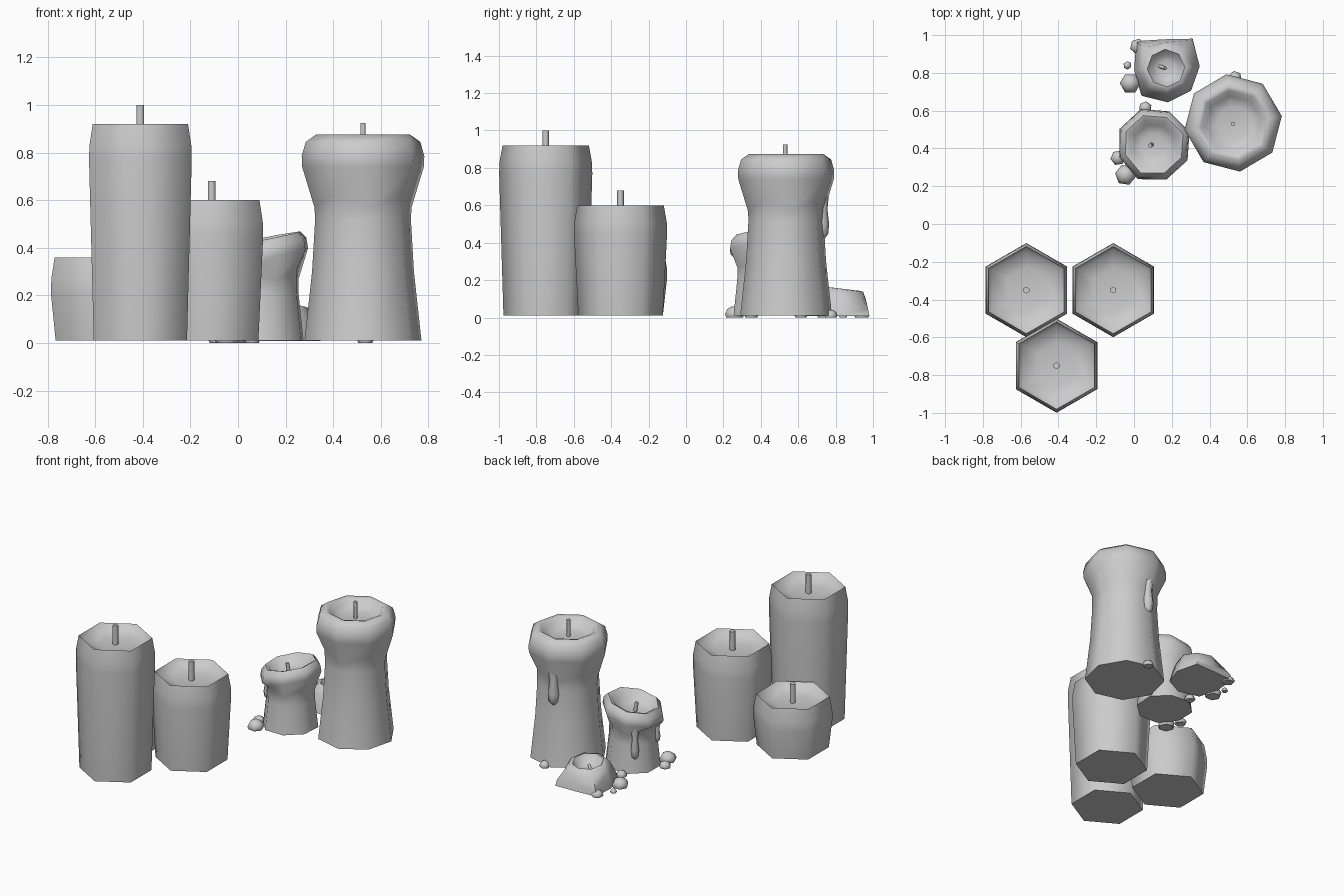
import bpy, bmesh, math
from mathutils import Vector

if "Cube" in bpy.data.objects:
    bpy.data.objects.remove(bpy.data.objects["Cube"])


def finish(name, bm):
    bmesh.ops.recalc_face_normals(bm, faces=bm.faces)
    me = bpy.data.meshes.new(name)
    bm.to_mesh(me)
    bm.free()
    ob = bpy.data.objects.new(name, me)
    bpy.context.collection.objects.link(ob)
    return ob


def lathe(name, center, profile, n, rot=0.0, shape=None):
    """Revolve (radius, z) points; shape(ring, side, r, z, angle) may vary each vertex."""
    bm = bmesh.new()
    rings = []
    for j, (r, z) in enumerate(profile):
        ring = []
        for i in range(n):
            a = math.radians(rot) + i * math.tau / n
            rr, zz = shape(j, i, r, z, a) if shape else (r, z)
            ring.append(bm.verts.new((center[0] + rr * math.cos(a), center[1] + rr * math.sin(a), zz)))
        rings.append(ring)
    for lo, hi in zip(rings, rings[1:]):
        for i in range(n):
            k = (i + 1) % n
            bm.faces.new((lo[i], lo[k], hi[k], hi[i]))
    bm.faces.new(rings[0][::-1])
    bm.faces.new(rings[-1])
    return finish(name, bm)


def wick(name, base, tip, r, n=6):
    b, t = Vector(base), Vector(tip)
    bm = bmesh.new()
    bmesh.ops.create_cone(bm, cap_ends=True, segments=n, radius1=r, radius2=r, depth=(t - b).length)
    bmesh.ops.rotate(bm, verts=bm.verts, matrix=Vector((0, 0, 1)).rotation_difference(t - b).to_matrix())
    bmesh.ops.translate(bm, verts=bm.verts, vec=(b + t) / 2)
    return finish(name, bm)


# Three hexagonal pillar candles with shallow wells
for label, x, y, h in (("tall", -0.41, -0.75, 0.92), ("medium", -0.11, -0.35, 0.60), ("short", -0.57, -0.35, 0.36)):
    lathe(label + "_pillar_candle", (x, y),
          [(0.226, 0.01), (0.249, h - 0.15), (0.247, h - 0.09), (0.231, h),
           (0.21, h - 0.03), (0.12, h - 0.05)], 6, 30)
    wick(label + "_pillar_wick", (x, y, h - 0.06), (x, y, h + 0.08), 0.018)


# Large melted candle with an overhanging, scalloped lip
def scallop(j, i, r, z, a):
    return r, z + (0.025 if i % 2 else -0.025) * (j == 3)


big = (0.525, 0.535)
lathe("large_melted_candle", big,
      [(0.248, 0.01), (0.216, 0.3), (0.203, 0.52), (0.206, 0.595), (0.258, 0.74), (0.26, 0.785),
       (0.243, 0.845), (0.2, 0.875), (0.175, 0.868), (0.145, 0.825), (0.09, 0.81)], 8, 8, scallop)
wick("large_melted_wick", (0.525, 0.53, 0.8), (0.525, 0.53, 0.925), 0.012)


# Medium melted candle with a slanting lip
def slant(j, i, r, z, a):
    up = 0.2 * r * math.cos(a) + 0.03 * r * math.sin(a) if j >= 3 else 0
    wob = (0.02 if i % 2 else -0.02) if j == 2 else 0
    return r * (1 + 0.02 * math.sin(3 * a + 1)), z + up + wob


mid = (0.105, 0.42)
lathe("medium_melted_candle", mid,
      [(0.178, 0.01), (0.157, 0.2), (0.155, 0.285), (0.198, 0.36), (0.19, 0.405), (0.162, 0.437),
       (0.142, 0.43), (0.11, 0.385), (0.06, 0.37)], 8, 20, slant)
wick("medium_melted_wick", (0.095, 0.42, 0.36), (0.085, 0.415, 0.428), 0.012)


# Short candle stub, spread unevenly at the foot
foot = (1.0, 1.18, 0.86, 1.2, 0.95, 1.1, 1.02, 1.0)


def spread(j, i, r, z, a):
    f = foot[i] if j < 2 else (1 + (foot[i] - 1) * 0.45 if j == 2 else 1)
    return r * f, z - (0.012 * math.sin(a) if 2 <= j <= 4 else 0)


lathe("short_melted_candle", (0.17, 0.825),
      [(0.178, 0.008), (0.168, 0.05), (0.146, 0.11), (0.122, 0.15), (0.1, 0.155), (0.07, 0.11), (0.04, 0.10)],
      8, 3, spread)
wick("short_melted_wick", (0.135, 0.835, 0.095), (0.165, 0.825, 0.135), 0.01)


# Wax runs down the sides
def drip(name, c, ang, dist, r, top, bottom):
    a = math.radians(ang)
    h = top - bottom
    lathe(name, (c[0] + dist * math.cos(a), c[1] + dist * math.sin(a)),
          [(r * 0.3, bottom), (r * 0.85, bottom + 0.1 * h), (r, bottom + 0.3 * h),
           (r * 0.75, bottom + 0.6 * h), (r, top)], 6, ang)


drip("large_candle_drip", big, 98, 0.195, 0.038, 0.68, 0.42)
drip("medium_candle_drip_a", mid, 128, 0.148, 0.028, 0.33, 0.1)
drip("medium_candle_drip_b", mid, 200, 0.148, 0.025, 0.32, 0.17)

# Wax blobs around the feet
blobs = ((-0.02, 0.745, 0.055, 0.06), (0.02, 0.94, 0.042, 0.04), (-0.035, 0.84, 0.022, 0.025),
         (-0.045, 0.26, 0.056, 0.06), (-0.085, 0.35, 0.04, 0.04), (0.06, 0.615, 0.035, 0.04),
         (0.535, 0.775, 0.036, 0.04))
for k, (x, y, r, h) in enumerate(blobs):
    lathe(f"wax_blob_{k + 1}", (x, y), [(r * 0.85, 0), (r, 0.3 * h), (r * 0.75, 0.75 * h), (r * 0.3, h)], 6, 17 * k)

# Soft shading, keeping rims and feet crisp
for ob in bpy.data.objects:
    ob.select_set(True)
    bpy.context.view_layer.objects.active = ob
bpy.ops.object.shade_smooth_by_angle(angle=math.radians(63))
